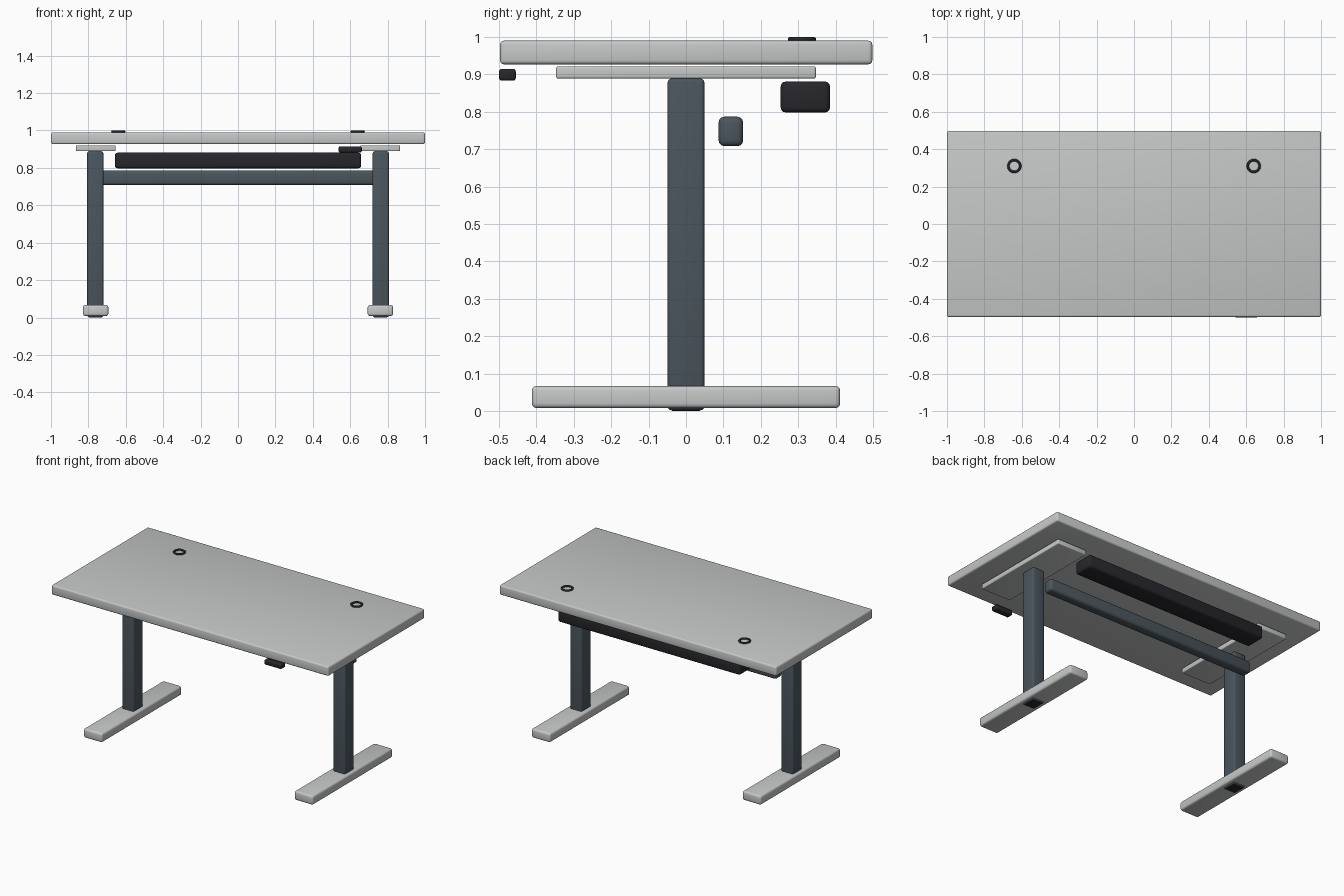
import bpy
import math

if "Cube" in bpy.data.objects:
    bpy.data.objects.remove(bpy.data.objects["Cube"], do_unlink=True)


def material(name, rgb):
    m = bpy.data.materials.new(name)
    m.use_nodes = True
    m.diffuse_color = (*rgb, 1)
    m.node_tree.nodes["Principled BSDF"].inputs["Base Color"].default_value = (*rgb, 1)
    return m


light_grey = material("light_grey", (0.56, 0.58, 0.57))
slate = material("slate", (0.07, 0.092, 0.11))
black = material("black", (0.02, 0.02, 0.025))


def finish(ob, name, mat):
    ob.name = name
    ob.data.materials.append(mat)
    bpy.ops.object.shade_smooth_by_angle(angle=math.radians(40))


def box(name, mat, x, y, z, bevel):
    """Rounded box from (low, high) ranges on each axis."""
    ranges = (x, y, z)
    bpy.ops.mesh.primitive_cube_add(size=1, location=[(a + b) / 2 for a, b in ranges])
    ob = bpy.context.object
    ob.scale = [b - a for a, b in ranges]
    bpy.ops.object.transform_apply(location=False, rotation=False, scale=True)
    mod = ob.modifiers.new("rounding", "BEVEL")
    mod.width = bevel
    mod.segments = 3
    bpy.ops.object.modifier_apply(modifier=mod.name)
    finish(ob, name, mat)


def around(centre, width):
    return (centre - width / 2, centre + width / 2)


# Worktop
box("desktop", light_grey, (-1, 1), (-0.497, 0.498), (0.927, 0.99), 0.01)

# Leg assemblies and cable grommets on both sides
for side, s in (("left", 1), ("right", -1)):
    box(side + "_foot", light_grey, around(s * 0.761, 0.135), (-0.412, 0.412), (0.008, 0.067), 0.012)
    box(side + "_column", slate, around(s * 0.763, 0.086), (-0.049, 0.049), (0.002, 0.889), 0.01)
    box(side + "_top_bracket", light_grey, around(s * 0.76, 0.212), (-0.347, 0.347), (0.889, 0.921), 0.005)
    bpy.ops.mesh.primitive_torus_add(location=(s * 0.64, 0.31, 0.9935), major_radius=0.0315,
                                     minor_radius=0.0065, major_segments=32, minor_segments=10)
    finish(bpy.context.object, side + "_grommet", black)

# Parts under the worktop
box("crossbeam", slate, (-0.757, 0.757), (0.087, 0.153), (0.708, 0.787), 0.016)
box("cable_tray", black, (-0.658, 0.658), (0.253, 0.385), (0.798, 0.881), 0.014)
box("height_control", black, around(0.6, 0.124), (-0.5, -0.455), (0.883, 0.915), 0.008)

# Pads beneath the columns
for side, s in (("left", 1), ("right", -1)):
    box(side + "_foot_pad", black, around(s * 0.763, 0.07), (-0.038, 0.038), (0, 0.01), 0.002)
